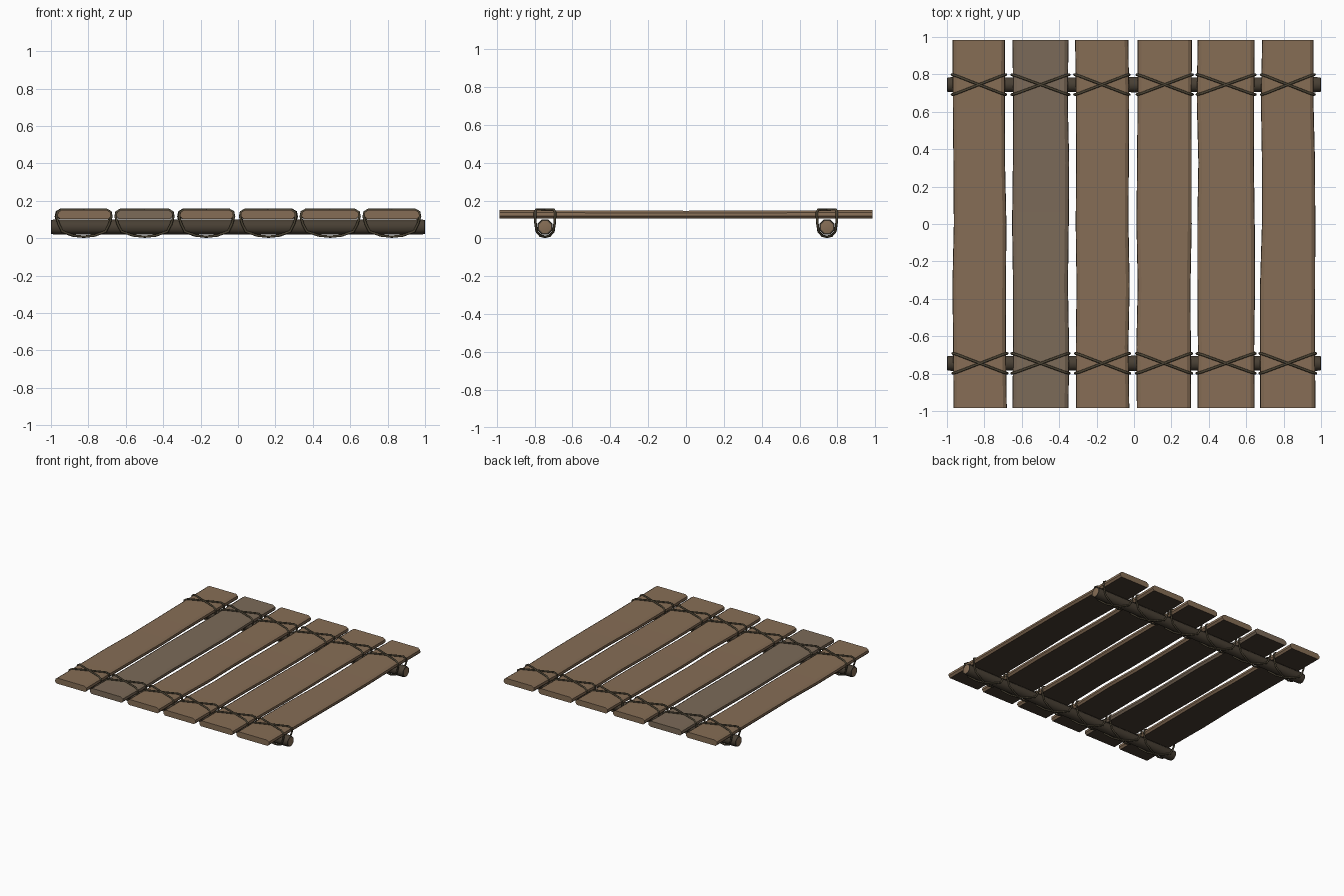
import bpy, bmesh, math, random

if "Cube" in bpy.data.objects:
    bpy.data.objects.remove(bpy.data.objects["Cube"])

random.seed(4)


def material(name, rgb):
    m = bpy.data.materials.new(name)
    m.diffuse_color = (*rgb, 1)
    m.use_nodes = True
    m.node_tree.nodes["Principled BSDF"].inputs["Base Color"].default_value = m.diffuse_color
    return m


tan = material("tan_wood", (0.24, 0.155, 0.092))
grey = material("grey_wood", (0.20, 0.145, 0.098))
under = material("dark_underside", (0.06, 0.042, 0.028))
bark = material("bark", (0.065, 0.05, 0.034))
cord = material("cord", (0.075, 0.06, 0.036))


def finish(bm, name, mats, angle=30):
    bmesh.ops.recalc_face_normals(bm, faces=bm.faces)
    me = bpy.data.meshes.new(name)
    bm.to_mesh(me)
    bm.free()
    ob = bpy.data.objects.new(name, me)
    bpy.context.collection.objects.link(ob)
    for m in mats:
        me.materials.append(m)
    bpy.ops.object.select_all(action='DESELECT')
    ob.select_set(True)
    bpy.context.view_layer.objects.active = ob
    bpy.ops.object.shade_smooth_by_angle(angle=math.radians(angle))
    return ob


def loft(rings):
    """Skin equal-length rings of points and cap both ends."""
    bm = bmesh.new()
    vs = [[bm.verts.new(p) for p in r] for r in rings]
    n = len(vs[0])
    sides = []
    for a, b in zip(vs, vs[1:]):
        sides.append([bm.faces.new((a[i], a[(i + 1) % n], b[(i + 1) % n], b[i]))
                      for i in range(n)])
    caps = [bm.faces.new(vs[0]), bm.faces.new(vs[-1])]
    return bm, sides, caps


# Planks: chamfered cross-section, slightly wavy edges along the length
# each entry: left/right edge at the front, left/right edge at the back
PLANKS = [(-.965, -.68, -.97, -.69), (-.65, -.35, -.65, -.35),
          (-.31, -.025, -.315, -.03), (.015, .305, .02, .31),
          (.34, .645, .34, .645), (.675, .97, .685, .96)]
# (fraction of half width, height); last edge is the bottom
PROFILE = [(-.91, .104), (-1, .118), (-.985, .138), (-.86, .15),
           (.86, .15), (.985, .138), (1, .118), (.91, .104)]
for k, (l0, r0, l1, r1) in enumerate(PLANKS):
    rings = []
    for j in range(7):
        t = j / 6
        wob = 0.005 if 0 < j < 6 else 0
        l = l0 + (l1 - l0) * t + random.uniform(-wob, wob)
        r = r0 + (r1 - r0) * t + random.uniform(-wob, wob)
        dip = -0.004 * math.sin(math.pi * t)
        c, h = (l + r) / 2, (r - l) / 2
        rings.append([(c + h * u, -.985 + 1.97 * t, z + (dip if z > .13 else 0))
                      for u, z in PROFILE])
    bm, sides, caps = loft(rings)
    for strip in sides:
        strip[-1].material_index = 1
    finish(bm, f"plank_{k + 1}", [grey if k == 1 else tan, under])

# Cross logs under the planks, with pale cut ends
LOG_Z, LOG_R = 0.06, 0.044
for side, s in (("front", -1), ("back", 1)):
    rings = []
    for x, r in ((-1, .034), (-.998, .041), (-.97, LOG_R), (-.5, .042), (0, LOG_R),
                 (.5, .042), (.97, LOG_R), (.998, .041), (1, .034)):
        rings.append([(x, s * .745 + r * math.cos(a), LOG_Z + r * math.sin(a))
                      for a in (math.pi / 8 + i * math.pi / 4 for i in range(8))])
    bm, sides, caps = loft(rings)
    for f in caps:
        f.material_index = 1
    finish(bm, f"{side}_log", [bark, tan], 50)

    # Crossed lashings: two closed loops around each plank and the log
    cu = bpy.data.curves.new(f"{side}_lashing", 'CURVE')
    cu.dimensions = '3D'
    cu.bevel_depth = 0.007
    cu.bevel_resolution = 1
    for l0, r0, l1, r1 in PLANKS:
        t = (s * .745 + 1) / 2
        l, r = l0 + (l1 - l0) * t, r0 + (r1 - r0) * t
        c, h = (l + r) / 2, (r - l) / 2
        for d in (-1, 1):
            half = [(.84, .046, .153), (1.0, .053, .14), (1.03, .053, .115),
                    (.95, .05, .075), (.82, .044, .036), (.4, .024, .014)]
            loop = [(u, y, z) for u, y, z in half] + [(0, 0, .008)]
            loop += [(-u, -y, z) for u, y, z in reversed(half)]
            sp = cu.splines.new('POLY')
            sp.points.add(len(loop) - 1)
            for p, (u, y, z) in zip(sp.points, loop):
                p.co = (c + h * u, s * .745 + d * y, z, 1)
            sp.use_cyclic_u = True
    cu.materials.append(cord)
    ob = bpy.data.objects.new(f"{side}_lashing", cu)
    bpy.context.collection.objects.link(ob)
    bpy.ops.object.select_all(action='DESELECT')
    ob.select_set(True)
    bpy.context.view_layer.objects.active = ob
    bpy.ops.object.convert(target='MESH')
